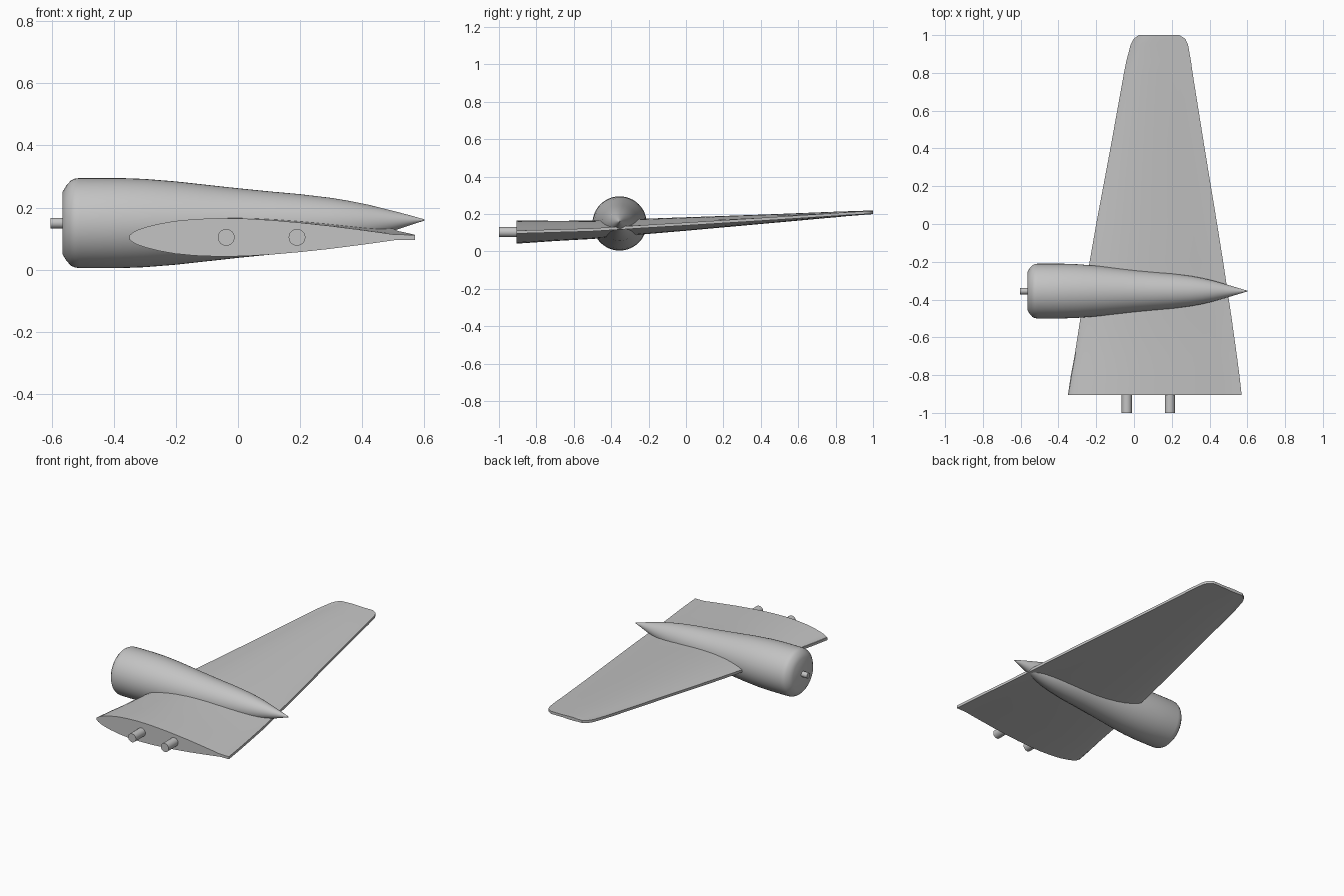
import bpy, bmesh, math
from mathutils import Vector

if "Cube" in bpy.data.objects:
    bpy.data.objects.remove(bpy.data.objects["Cube"])

grey = bpy.data.materials.new("plain grey")
grey.diffuse_color = (0.55, 0.55, 0.55, 1)
grey.use_nodes = True
grey.node_tree.nodes["Principled BSDF"].inputs["Base Color"].default_value = grey.diffuse_color


def loft(name, rings, angle=35):
    """Skin a list of closed rings and cap both ends."""
    bm = bmesh.new()
    loops = [[bm.verts.new(p) for p in ring] for ring in rings]
    n = len(loops[0])
    for a, b in zip(loops, loops[1:]):
        for i in range(n):
            j = (i + 1) % n
            bm.faces.new((a[i], a[j], b[j], b[i]))
    bm.faces.new(loops[0][::-1])
    bm.faces.new(loops[-1])
    bmesh.ops.recalc_face_normals(bm, faces=bm.faces)
    mesh = bpy.data.meshes.new(name)
    bm.to_mesh(mesh)
    bm.free()
    mesh.materials.append(grey)
    ob = bpy.data.objects.new(name, mesh)
    bpy.context.collection.objects.link(ob)
    bpy.ops.object.select_all(action='DESELECT')
    ob.select_set(True)
    bpy.context.view_layer.objects.active = ob
    bpy.ops.object.shade_smooth_by_angle(angle=math.radians(angle))
    return ob


def rod(name, start, end, radius, sides=24):
    """Round bar between two points."""
    start, end = Vector(start), Vector(end)
    turn = (end - start).to_track_quat('Z', 'Y')
    steps = [2 * math.pi * i / sides for i in range(sides)]
    ring = [turn @ Vector((radius * math.cos(a), radius * math.sin(a), 0)) for a in steps]
    return loft(name, [[p + c for p in ring] for c in (start, end)])


# Wing section: chord fraction, share of the half thickness
section = [(0, 0), (.004, .14), (.012, .25), (.03, .39), (.06, .54), (.1, .69),
           (.16, .85), (.23, .95), (.32, 1), (.41, .97), (.5, .89), (.6, .76),
           (.7, .6), (.8, .41), (.88, .25), (.93, .14), (1, .13)]

# Wing stations: y, leading x, trailing x, middle z, half thickness
stations = [(-.905, -.35, .57, .104, .062), (-.8, -.334, .558, .107, .058),
            (-.7, -.315, .545, .11, .054), (-.5, -.284, .517, .116, .049),
            (-.2, -.235, .472, .135, .041), (0, -.2, .44, .147, .036),
            (.4, -.125, .374, .172, .025), (.8, -.053, .31, .198, .015),
            (.86, -.041, .302, .202, .013), (.95, -.018, .286, .207, .011),
            (.98, -.002, .272, .209, .0105), (1, .025, .24, .21, .01)]
rings = []
for y, lead, trail, mid, half in stations:
    upper = [(lead + (trail - lead) * t, max(half * f, .008)) for t, f in section]
    rings.append([(x, y, mid + h) for x, h in upper]
                 + [(x, y, mid - h) for x, h in reversed(upper)])
loft("wing", rings)

# Engine nacelle: x, radius, axis height
profile = [(-.565, .1, .15), (-.553, .12, .15), (-.538, .137, .15), (-.525, .143, .15),
           (-.51, .145, .15), (-.38, .145, .15), (-.3, .142, .15), (-.2, .134, .15),
           (-.1, .123, .15), (0, .112, .15), (.1, .102, .15), (.2, .093, .15),
           (.3, .08, .151), (.36, .069, .152), (.42, .055, .154), (.5, .032, .157),
           (.55, .017, .159), (.6, .002, .16)]
angles = [2 * math.pi * i / 48 for i in range(48)]
loft("nacelle", [[(x, -.355 + r * math.cos(a), z + r * math.sin(a)) for a in angles]
                 for x, r, z in profile])

# Propeller shaft and the two wing mounting pins
rod("propeller_shaft", (-.604, -.355, .15), (-.55, -.355, .15), .017)
for label, x in (("front", -.038), ("rear", .19)):
    rod(label + "_mounting_pin", (x, -1, .104), (x, -.88, .104), .027)
